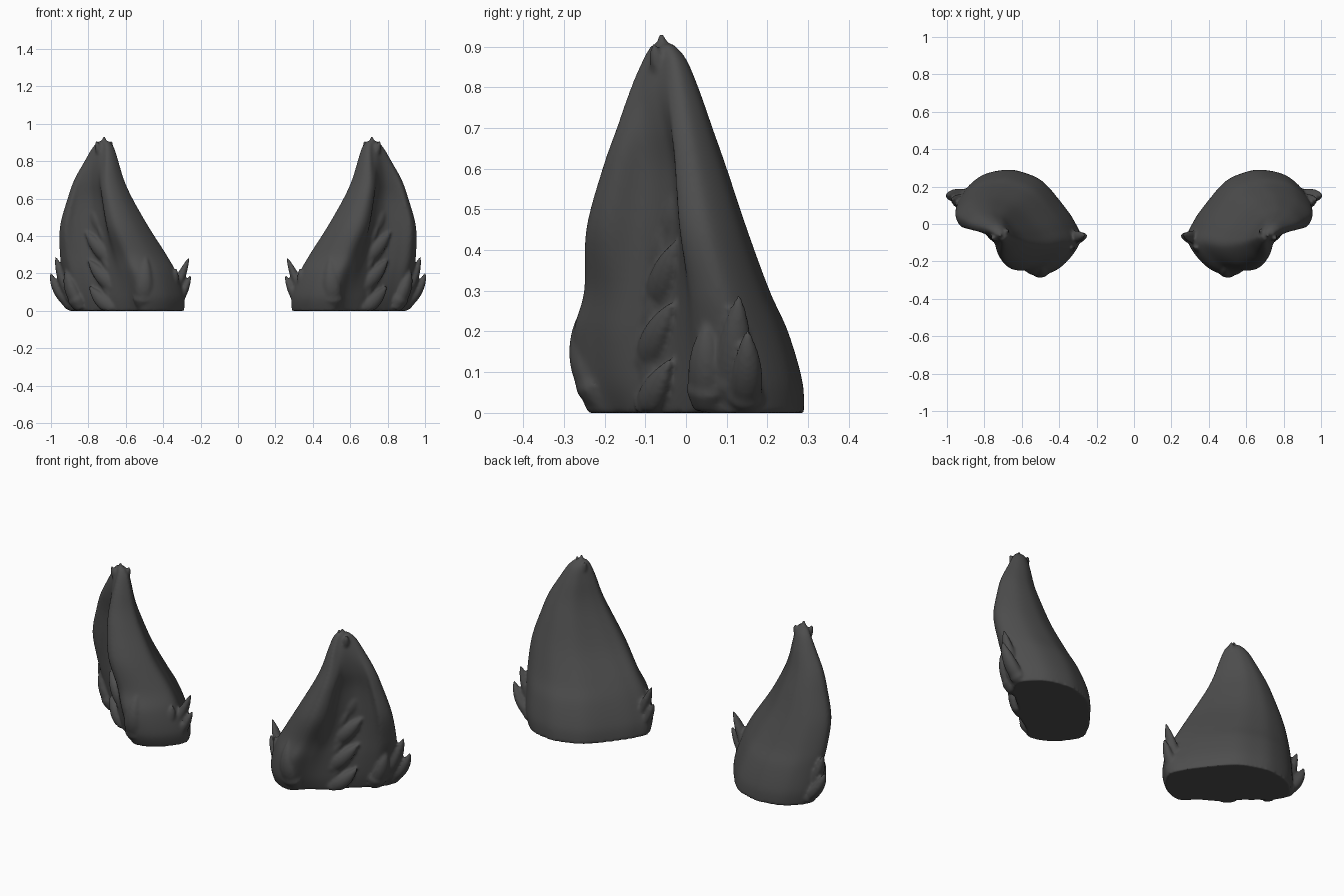
import bpy, bmesh, math
from mathutils import Vector

if "Cube" in bpy.data.objects:
    bpy.data.objects.remove(bpy.data.objects["Cube"])

fur = bpy.data.materials.new("charcoal fur")
fur.diffuse_color = (0.075, 0.075, 0.075, 1)
fur.use_nodes = True
fur.node_tree.nodes["Principled BSDF"].inputs["Base Color"].default_value = fur.diffuse_color


def catmull(p0, p1, p2, p3, t):
    return [0.5 * (2*b + (c - a)*t + (2*a - 5*b + 4*c - d)*t*t + (3*b - a - 3*c + d)*t**3)
            for a, b, c, d in zip(p0, p1, p2, p3)]


def smooth(points, steps, closed):
    n, out = len(points), []
    for i in range(n if closed else n - 1):
        q = [points[j % n] if closed else points[max(0, min(n - 1, j))] for j in range(i - 1, i + 3)]
        out += [catmull(*q, k / steps) for k in range(steps)]
    return out if closed else out + [list(points[-1])]


def loft(bm, rings):
    vs = [[bm.verts.new(p) for p in r] for r in rings]
    n = len(vs[0])
    faces = []
    for a, b in zip(vs, vs[1:]):
        for i in range(n):
            faces.append(bm.faces.new((a[i], a[(i+1) % n], b[(i+1) % n], b[i])))
    faces.append(bm.faces.new(vs[0][::-1]))
    faces.append(bm.faces.new(vs[-1]))
    bmesh.ops.recalc_face_normals(bm, faces=faces)


# Fur lock: flattened curved leaf from root through a bend to the tip
def lock(bm, root, bend, tip, width, thick, flat):
    r, m, t, flat = Vector(root), Vector(bend), Vector(tip), Vector(flat)
    rings = []
    for i in range(13):
        s = i / 12
        p = r*(1-s)**2 + m*2*s*(1-s) + t*s*s
        tan = ((m - r)*(1-s) + (t - m)*s).normalized()
        side = tan.cross(flat).normalized()
        up = side.cross(tan)
        w = max(.08, (.55 + 1.3*s) * (1 - s)**.75 if s > .25 else .6 + s)
        rings.append([p + side*(math.cos(a)*width*w) + up*(math.sin(a)*thick*w)
                      for a in (k * math.tau / 12 for k in range(12))])
        for q in rings[-1]:
            q.z = max(q.z, 0)
    loft(bm, rings)


# Ear shell: bean cross-section fitted to the extents at each height
# z, x min, x max, y min, y max, hollow depth
levels = [(0, .29, .90, -.24, .29, 0), (.08, .29, .92, -.27, .285, .1),
          (.2, .33, .935, -.275, .25, .3), (.3, .385, .95, -.25, .205, .5),
          (.45, .48, .95, -.245, .15, .85), (.6, .565, .91, -.205, .10, .9),
          (.7, .61, .875, -.17, .065, .6), (.8, .64, .82, -.135, .03, .15),
          (.87, .662, .78, -.105, 0, 0), (.905, .685, .75, -.085, -.03, 0)]
back = [(0, .31), (.05, .49), (.16, .67), (.32, .88), (.48, .97), (.64, 1), (.85, .94), (1, .76), (.95, .59)]
shallow = [(.84, .48), (.72, .36), (.60, .22)]
deep = [(.83, .61), (.62, .57), (.47, .37)]
lip = [(.46, .12), (.34, 0), (.15, .08)]

bm = bmesh.new()
rings = []
for z, x0, x1, y0, y1, d in smooth(levels, 6, False):
    hollow = [(a + (e - a)*d, b + (f - b)*d) for (a, b), (e, f) in zip(shallow, deep)]
    rings.append([(x0 + (x1 - x0)*u, y0 + (y1 - y0)*v, max(z, 0))
                  for u, v in smooth(back + hollow + lip, 6, True)])
loft(bm, rings)

# Tufts on the outer edge
lock(bm, (.85, .10, .02), (.93, .12, .12), (.975, .13, .29), .06, .045, (1, 0, 0))
lock(bm, (.85, .14, .01), (.955, .155, .06), (1.005, .15, .205), .055, .045, (1, 0, 0))
lock(bm, (.84, .05, .01), (.90, .04, .10), (.92, .05, .22), .06, .045, (1, -.6, 0))

# Tufts on the inner edge and the low swell on the front lip
lock(bm, (.38, -.08, .02), (.32, -.07, .14), (.262, -.06, .285), .05, .038, (1, 0, 0))
lock(bm, (.35, -.07, .01), (.30, -.08, .07), (.25, -.06, .195), .045, .035, (1, 0, 0))
lock(bm, (.39, -.13, .02), (.34, -.13, .12), (.33, -.13, .23), .045, .035, (1, 1, 0))
lock(bm, (.50, -.19, .01), (.51, -.29, .12), (.49, -.235, .28), .07, .05, (0, 1, 0))

# Fur filling the hollow, sweeping from the lip towards the outer rim
for z, x, y in [(.13, .795, -.04), (.27, .80, -.035), (.42, .815, -.025), (.57, .79, -.01)]:
    k = max(0, z - .3) * .25
    lock(bm, (.63 + k*.8, -.09 + k*.6, max(z - .16, .01)), (.71 + k*.5, -.10 + k, z - .12), (x, y, z),
         .06, .045, (.5, -.85, 0))
    lock(bm, (.63 + k*.8, -.08 + k*.6, max(z - .14, .01)), (.66 + k*.8, -.11 + k, z - .07), (x - .06, y - .03, z + .04),
         .045, .035, (.5, -.85, 0))

# Three small points at the ear tip
lock(bm, (.712, -.055, .80), (.718, -.055, .88), (.715, -.062, .935), .03, .03, (0, 1, 0))
lock(bm, (.705, -.055, .80), (.685, -.04, .86), (.675, -.035, .912), .026, .025, (0, 1, 0))
lock(bm, (.72, -.06, .80), (.75, -.072, .86), (.757, -.08, .912), .026, .025, (0, 1, 0))

me = bpy.data.meshes.new("furry_ears")
bm.to_mesh(me)
bm.free()
me.materials.append(fur)
ears = bpy.data.objects.new("furry_ears", me)
bpy.context.collection.objects.link(ears)

# Fuse shell and tufts into one soft sculpted surface, then mirror it
fuse = ears.modifiers.new("fuse", 'REMESH')
fuse.mode = 'VOXEL'
fuse.voxel_size = .008
fuse.use_smooth_shade = True
soft = ears.modifiers.new("soften", 'SMOOTH')
soft.factor = .5
soft.iterations = 4
ears.modifiers.new("other side", 'MIRROR').use_mirror_merge = False
